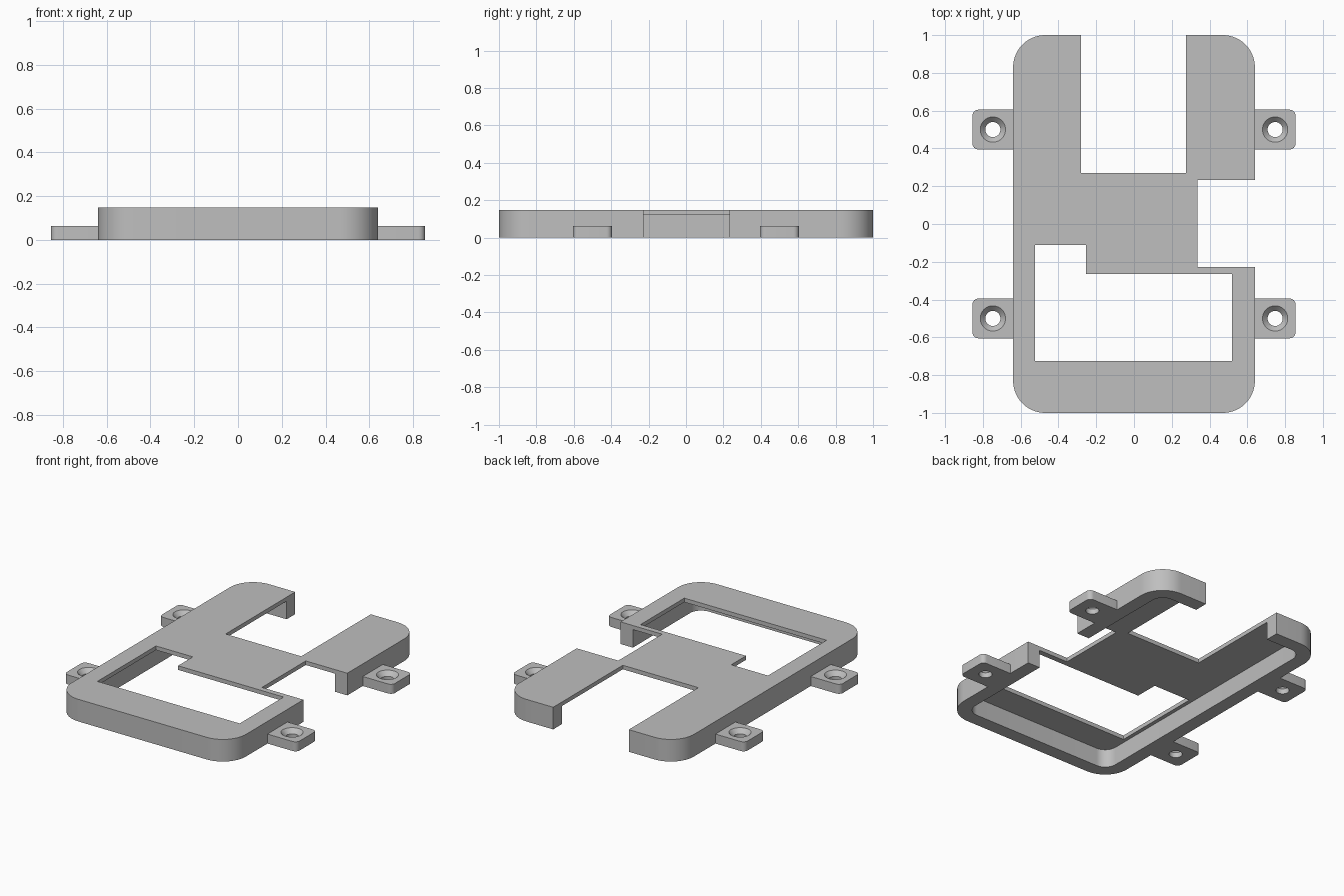
import bpy, bmesh, math
from math import pi, cos, sin

cube = bpy.data.objects.get("Cube")
if cube:
    bpy.data.objects.remove(cube, do_unlink=True)

grey = bpy.data.materials.new("plain grey")
grey.use_nodes = True
colour = (0.52, 0.52, 0.52, 1)
grey.diffuse_color = colour
grey.node_tree.nodes["Principled BSDF"].inputs["Base Color"].default_value = colour

HALF_X, HALF_Y, HEIGHT = 0.64, 1.0, 0.147
WALL, PLATE_Z, RADIUS = 0.09, 0.12, 0.17
LUG_HEIGHT = 0.063


def make_object(name, bm):
    bmesh.ops.recalc_face_normals(bm, faces=bm.faces)
    mesh = bpy.data.meshes.new(name)
    bm.to_mesh(mesh)
    bm.free()
    mesh.materials.append(grey)
    ob = bpy.data.objects.new(name, mesh)
    bpy.context.collection.objects.link(ob)
    return ob


def prism(name, points, z0, z1):
    bm = bmesh.new()
    base = bm.faces.new([bm.verts.new((x, y, z0)) for x, y in points])
    top = bmesh.ops.extrude_face_region(bm, geom=[base])["geom"]
    verts = [v for v in top if isinstance(v, bmesh.types.BMVert)]
    bmesh.ops.translate(bm, verts=verts, vec=(0, 0, z1 - z0))
    return make_object(name, bm)


def rounded(x0, x1, y0, y1, radii, steps=14):
    """Rectangle outline; radii run from the +x +y corner anticlockwise."""
    corners = [(x1, y1, -1, -1), (x0, y1, 1, -1), (x0, y0, 1, 1), (x1, y0, -1, 1)]
    points = []
    for i, (x, y, sx, sy) in enumerate(corners):
        r = radii[i]
        if r == 0:
            points.append((x, y))
            continue
        for k in range(steps + 1):
            a = pi / 2 * (i + k / steps)
            points.append((x + sx * r + r * cos(a), y + sy * r + r * sin(a)))
    return points


def box(x0, x1, y0, y1):
    return [(x0, y0), (x1, y0), (x1, y1), (x0, y1)]


def turned(name, profile, x, y, steps=40):
    """Solid of revolution from (radius, height) pairs."""
    bm = bmesh.new()
    rings = [[bm.verts.new((x + r * cos(2 * pi * k / steps), y + r * sin(2 * pi * k / steps), z))
              for k in range(steps)] for r, z in profile]
    for low, high in zip(rings, rings[1:]):
        for k in range(steps):
            n = (k + 1) % steps
            bm.faces.new((low[k], low[n], high[n], high[k]))
    bm.faces.new(rings[0][::-1])
    bm.faces.new(rings[-1])
    return make_object(name, bm)


def cut(ob, cutter):
    cutter.hide_render = True
    mod = ob.modifiers.new("cut", "BOOLEAN")
    mod.operation, mod.solver, mod.object = "DIFFERENCE", "EXACT", cutter
    bpy.context.view_layer.objects.active = ob
    bpy.ops.object.modifier_apply(modifier=mod.name)
    bpy.data.objects.remove(cutter, do_unlink=True)


def smooth(ob):
    bpy.ops.object.select_all(action="DESELECT")
    ob.select_set(True)
    bpy.context.view_layer.objects.active = ob
    bpy.ops.object.shade_smooth_by_angle(angle=math.radians(30))


# Shallow tray with its open side down
frame = prism("frame", rounded(-HALF_X, HALF_X, -HALF_Y, HALF_Y, [RADIUS] * 4), 0, HEIGHT)
ix, iy = HALF_X - WALL, HALF_Y - WALL
cut(frame, prism("cavity", rounded(-ix, ix, -iy, iy, [RADIUS - WALL] * 4), -0.1, PLATE_Z))

# Back slot, side notch and stepped front window
window = [(-0.525, -0.725), (0.52, -0.725), (0.52, -0.265),
          (-0.255, -0.265), (-0.255, -0.11), (-0.525, -0.11)]
for outline in (box(-0.28, 0.275, 0.27, 1.2), box(0.335, 0.9, -0.228, 0.232), window):
    cut(frame, prism("opening", outline, -0.2, 0.3))
smooth(frame)

# Four screw lugs with countersunk holes
for side, sx in (("left", 1), ("right", -1)):
    for end, cy in (("back", 0.5), ("front", -0.5)):
        xs = sorted((sx * HALF_X, sx * 0.855))
        r = 0.03
        radii = [r, 0, 0, r] if sx > 0 else [0, r, r, 0]
        lug = prism(f"{end}_{side}_lug",
                    rounded(*xs, cy - 0.105, cy + 0.105, radii, 6), 0, LUG_HEIGHT)
        profile = [(0.04, -0.05), (0.04, 0.034), (0.067, LUG_HEIGHT), (0.067, 0.1)]
        cut(lug, turned("screw_hole", profile, sx * 0.747, cy))
        smooth(lug)
